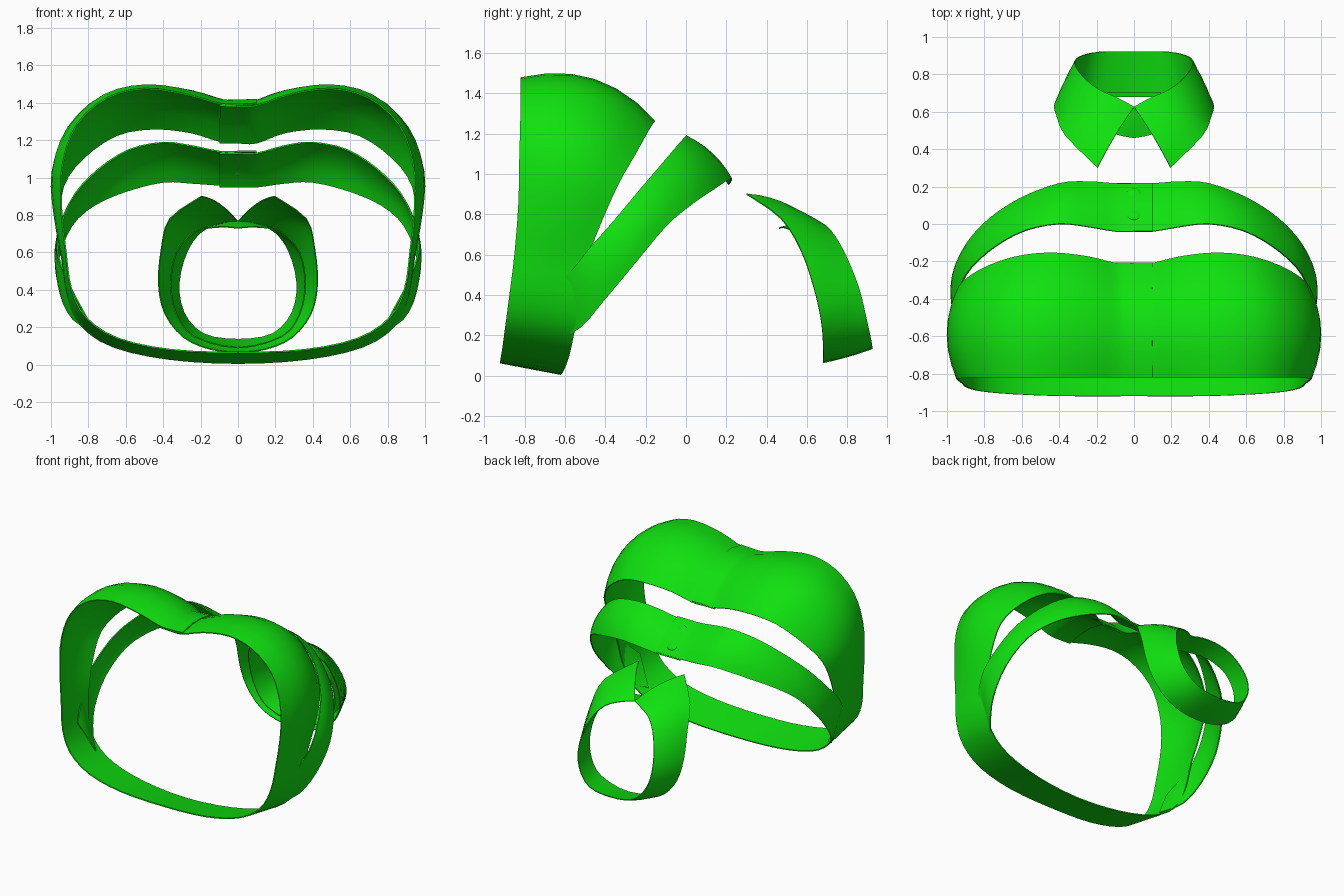
import bpy, bmesh, math
from mathutils import Vector

if "Cube" in bpy.data.objects:
    bpy.data.objects.remove(bpy.data.objects["Cube"])

green = bpy.data.materials.new("bright_green")
green.diffuse_color = (0.005, 0.75, 0.005, 1)
green.use_nodes = True
green.node_tree.nodes["Principled BSDF"].inputs["Base Color"].default_value = green.diffuse_color


def mirror(s):
    return (-s[0], s[1], s[2], -s[3], s[4], s[5], s[6])


def lower(s, d):
    return (s[0], s[1], s[2] - d, s[3], s[4], s[5] - d, s[6])


def smooth_path(st, n):
    """Catmull-Rom sampling of the stations."""
    out = []
    for i in range(len(st) - 1):
        quad = [st[max(i - 1, 0)], st[i], st[i + 1], st[min(i + 2, len(st) - 1)]]
        for k in range(n):
            t = k / n
            out.append([0.5 * (2 * b + (c - a) * t + (2 * a - 5 * b + 4 * c - d) * t * t
                               + (3 * b - a - 3 * c + d) * t ** 3)
                        for a, b, c, d in zip(*quad)])
    out.append(list(st[-1]))
    return out


def cloth_band(name, stations, thickness, centre_z, n=3, cross=6):
    """Loft of cloth; a station is front edge xyz, back edge xyz, outward arch."""
    path = smooth_path(stations, n)
    bm = bmesh.new()
    rows = []
    for i, s in enumerate(path):
        f, b = Vector(s[:3]), Vector(s[3:6])
        p, q = path[max(i - 1, 0)], path[min(i + 1, len(path) - 1)]
        tangent = (Vector(q[:3]) + Vector(q[3:6])) - (Vector(p[:3]) + Vector(p[3:6]))
        out = tangent.cross(b - f).normalized()
        mid = (f + b) / 2
        if out.dot(Vector((mid.x, 0, mid.z - centre_z))) < 0:
            out = -out
        rows.append([bm.verts.new(f.lerp(b, k / cross)
                                  + out * s[6] * 4 * (k / cross) * (1 - k / cross))
                     for k in range(cross + 1)])
    for r0, r1 in zip(rows, rows[1:]):
        for k in range(cross):
            bm.faces.new((r0[k], r0[k + 1], r1[k + 1], r1[k]))
    bm.normal_update()
    # keep the outer side facing away from the middle of the loop
    facing = 0
    for fc in bm.faces:
        c = fc.calc_center_median()
        facing += fc.normal.dot(Vector((c.x, 0, c.z - centre_z)))
    if facing < 0:
        bmesh.ops.reverse_faces(bm, faces=bm.faces[:])
    me = bpy.data.meshes.new(name)
    bm.to_mesh(me)
    bm.free()
    me.materials.append(green)
    ob = bpy.data.objects.new(name, me)
    bpy.context.collection.objects.link(ob)
    mod = ob.modifiers.new("cloth_thickness", 'SOLIDIFY')
    mod.thickness = thickness
    mod.offset = 0
    bpy.ops.object.select_all(action='DESELECT')
    bpy.context.view_layer.objects.active = ob
    ob.select_set(True)
    bpy.ops.object.modifier_apply(modifier=mod.name)
    bpy.ops.object.shade_smooth_by_angle(angle=math.radians(40))
    return ob


# Wide body band: one strip whose ends overlap at the top
body = [
    (0, -.82, 1.39, 0, -.21, 1.195, .105),
    (.1, -.82, 1.395, .1, -.21, 1.195, .105),
    (.28, -.82, 1.445, .25, -.175, 1.24, .105),
    (.5, -.82, 1.475, .45, -.155, 1.26, .105),
    (.7, -.82, 1.425, .65, -.18, 1.225, .105),
    (.86, -.82, 1.285, .83, -.25, 1.10, .085),
    (.935, -.825, 1.08, .935, -.335, .95, .06),
    (.945, -.83, .85, .95, -.42, .76, .035),
    (.92, -.85, .6, .935, -.49, .57, .015),
    (.89, -.875, .4, .91, -.53, .36, .005),
    (.81, -.895, .25, .835, -.555, .205, 0),
    (.64, -.91, .14, .665, -.58, .095, 0),
    (.36, -.92, .08, .37, -.605, .03, 0),
    (0, -.92, .065, 0, -.62, .008, 0),
]
GAP = .01
tab = [lower(s, GAP) for s in (body[1], body[0], mirror(body[1]))]
cloth_band("body_band", [body[1], body[0]] + [mirror(s) for s in body[1:-1]]
           + body[:1:-1] + tab, .008, .72)

# Rear strap: two halves overlapping at the top, ends tucked into the body band
strap = [
    (0, -.04, 1.14, 0, .215, .96, .025),
    (.1, -.04, 1.14, .1, .215, .96, .025),
    (.25, -.015, 1.17, .25, .225, .97, .025),
    (.4, 0, 1.188, .4, .215, .975, .025),
    (.58, -.035, 1.15, .6, .14, .925, .025),
    (.74, -.12, 1.05, .77, .03, .85, .02),
    (.87, -.235, .915, .89, -.10, .74, .02),
    (.94, -.36, .765, .96, -.25, .56, .02),
    (.965, -.48, .63, .95, -.4, .38, .012),
    (.945, -.56, .53, .88, -.52, .24, .005),
    (.885, -.70, .39, .77, -.64, .18, 0),
]
cloth_band("rear_strap_left", [strap[1], strap[0]] + [mirror(s) for s in strap[1:]],
           .008, .55)
cloth_band("rear_strap_right", strap[:1:-1] + [lower(s, GAP) for s in
           (strap[1], strap[0], mirror(strap[1]))], .008, .55)

# Snap fasteners pressed into the rear strap overlap
for name, y, z in (("upper_snap", .05, 1.099), ("lower_snap", .165, 1.016)):
    bpy.ops.mesh.primitive_uv_sphere_add(segments=16, ring_count=8, radius=1,
                                         location=(0, y, z),
                                         rotation=(math.radians(-36), 0, 0))
    snap = bpy.context.object
    snap.name = name
    snap.scale = (.04, .035, .011)
    snap.data.materials.append(green)
    bpy.ops.object.shade_smooth()

# Neck collar: pointed outer flap and a narrower stand, joined along the fold
fold = [(0, .625, .765), (.08, .67, .757), (.19, .72, .715), (.27, .785, .61),
        (.315, .855, .44), (.29, .895, .28), (.185, .92, .165), (0, .922, .135)]
flap_edge = [(.195, .30, .90), (.365, .47, .78), (.41, .57, .62), (.425, .635, .43),
             (.39, .67, .27), (.29, .68, .145), (.15, .68, .083), (0, .68, .066)]
stand_edge = [(0, .46, .73), (.1, .48, .735), (.23, .53, .71), (.33, .60, .6),
              (.36, .66, .43), (.33, .69, .27), (.235, .70, .15), (0, .70, .09)]
for name, edge, arch in (("collar_flap", flap_edge, .03), ("collar_stand", stand_edge, .005)):
    half = [e + f + (arch * (1 - .12 * i),)
            for i, (e, f) in enumerate(zip(edge, fold))]
    cloth_band(name, [mirror(s) for s in half] + half[-2::-1], .006, .42)
